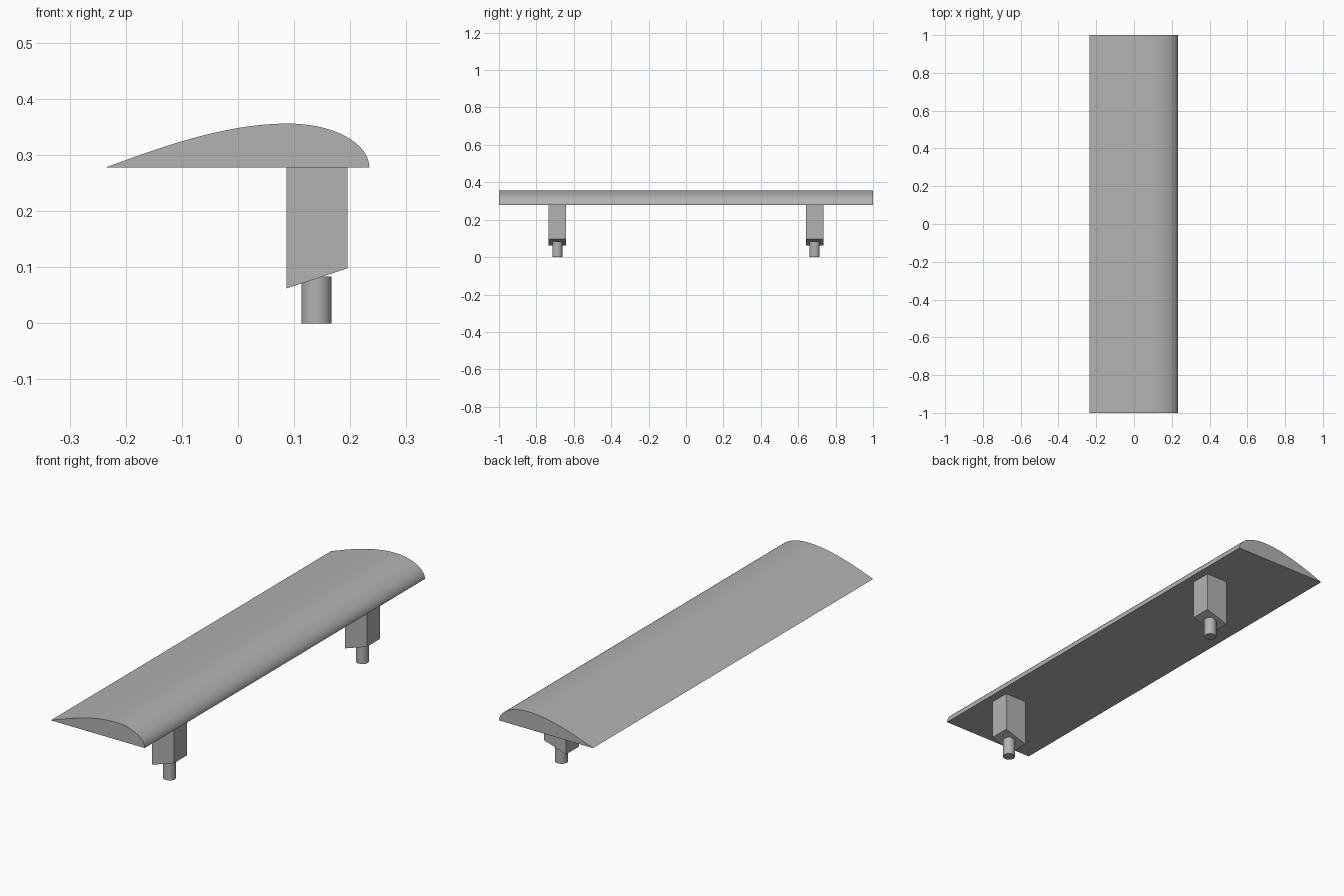
import bpy
import bmesh
import math
from mathutils import Vector
from mathutils.geometry import interpolate_bezier

cube = bpy.data.objects.get("Cube")
if cube:
    bpy.data.objects.remove(cube, do_unlink=True)

# Single grey finish
grey = bpy.data.materials.new("plain grey")
grey.use_nodes = True
COLOUR = (0.45, 0.45, 0.45, 1)
grey.diffuse_color = COLOUR
grey.node_tree.nodes["Principled BSDF"].inputs["Base Color"].default_value = COLOUR


def extrude_profile(name, points, y_centre, width):
    """Closed solid from an x-z outline swept along y."""
    bm = bmesh.new()
    face = bm.faces.new([bm.verts.new((x, y_centre - width / 2, z)) for x, z in points])
    swept = bmesh.ops.extrude_face_region(bm, geom=[face])["geom"]
    verts = [v for v in swept if isinstance(v, bmesh.types.BMVert)]
    bmesh.ops.translate(bm, verts=verts, vec=(0, width, 0))
    bmesh.ops.recalc_face_normals(bm, faces=bm.faces)
    mesh = bpy.data.meshes.new(name)
    bm.to_mesh(mesh)
    bm.free()
    obj = bpy.data.objects.new(name, mesh)
    bpy.context.collection.objects.link(obj)
    mesh.materials.append(grey)
    return obj


def smooth(obj):
    bpy.ops.object.select_all(action="DESELECT")
    obj.select_set(True)
    bpy.context.view_layer.objects.active = obj
    bpy.ops.object.shade_smooth_by_angle(angle=math.radians(30))


def bezier(*points, steps):
    curve = interpolate_bezier(*[Vector(p) for p in points], steps)
    return [(p.x, p.y) for p in curve]


# Handle bar: flat underside, long tail and rounded nose
BASE, TOP, APEX, NOSE = 0.278, 0.356, 0.09, 0.234
tail = bezier((-0.235, BASE), (-0.13, 0.317), (-0.02, TOP), (APEX, TOP), steps=24)
nose = bezier((APEX, TOP), (APEX + 0.08, TOP), (NOSE, BASE + 0.043), (NOSE, BASE), steps=24)
smooth(extrude_profile("handle_bar", tail + nose[1:], 0, 2))

# Two posts with slanted feet, each with a round fixing pin
POST = [(0.086, BASE), (0.086, 0.062), (0.195, 0.098), (0.195, BASE)]
for side, y in (("front", -0.688), ("back", 0.688)):
    extrude_profile(side + "_post", POST, y, 0.094)

    bpy.ops.mesh.primitive_cylinder_add(vertices=32, radius=0.027, depth=0.083,
                                        location=(0.14, y, 0.0415))
    pin = bpy.context.object
    pin.name = side + "_pin"
    pin.data.materials.append(grey)
    smooth(pin)
